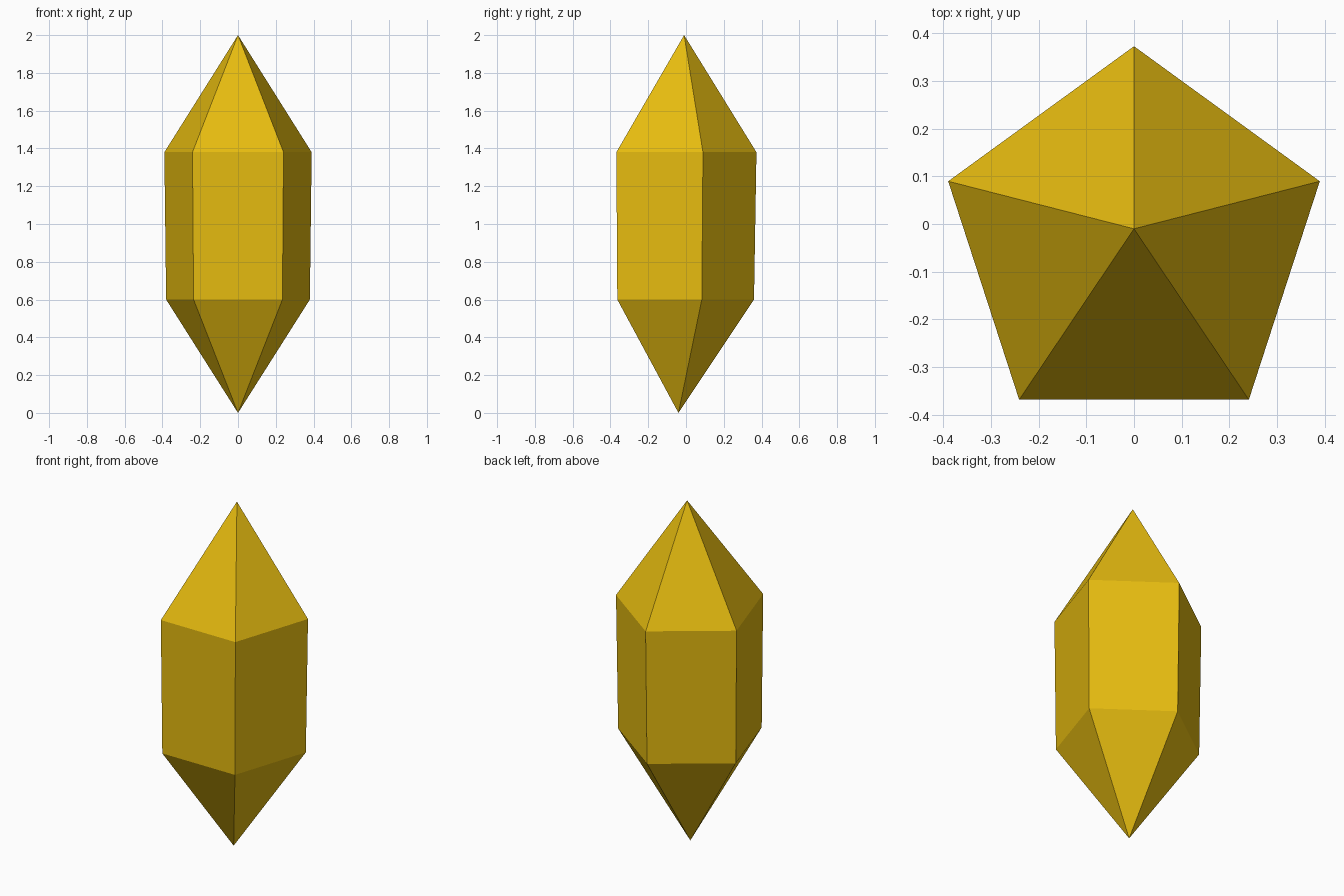
import bpy
import bmesh
from math import sin, cos, tau

cube = bpy.data.objects.get("Cube")
if cube:
    bpy.data.objects.remove(cube, do_unlink=True)

SIDES = 5

# Single golden colour
gold = bpy.data.materials.new("golden_yellow")
gold.use_nodes = True
colour = (0.79, 0.5, 0.005, 1)
gold.diffuse_color = colour
gold.node_tree.nodes["Principled BSDF"].inputs["Base Color"].default_value = colour

bm = bmesh.new()


def ring(radius, y, z):
    """Regular polygon with one corner pointing to the back."""
    return [bm.verts.new((radius * sin(tau * i / SIDES),
                          y + radius * cos(tau * i / SIDES), z))
            for i in range(SIDES)]


# Slightly tapered body with a point at each end
lower = ring(0.4, -0.04, 0.6)
upper = ring(0.41, -0.037, 1.38)
bottom_tip = bm.verts.new((0, -0.04, 0))
top_tip = bm.verts.new((0, -0.01, 2))

for i in range(SIDES):
    j = (i + 1) % SIDES
    bm.faces.new((lower[i], lower[j], upper[j], upper[i]))
    bm.faces.new((upper[i], upper[j], top_tip))
    bm.faces.new((lower[j], lower[i], bottom_tip))
bmesh.ops.recalc_face_normals(bm, faces=bm.faces[:])

mesh = bpy.data.meshes.new("crystal")
bm.to_mesh(mesh)
bm.free()
mesh.materials.append(gold)
crystal = bpy.data.objects.new("crystal", mesh)
bpy.context.collection.objects.link(crystal)
